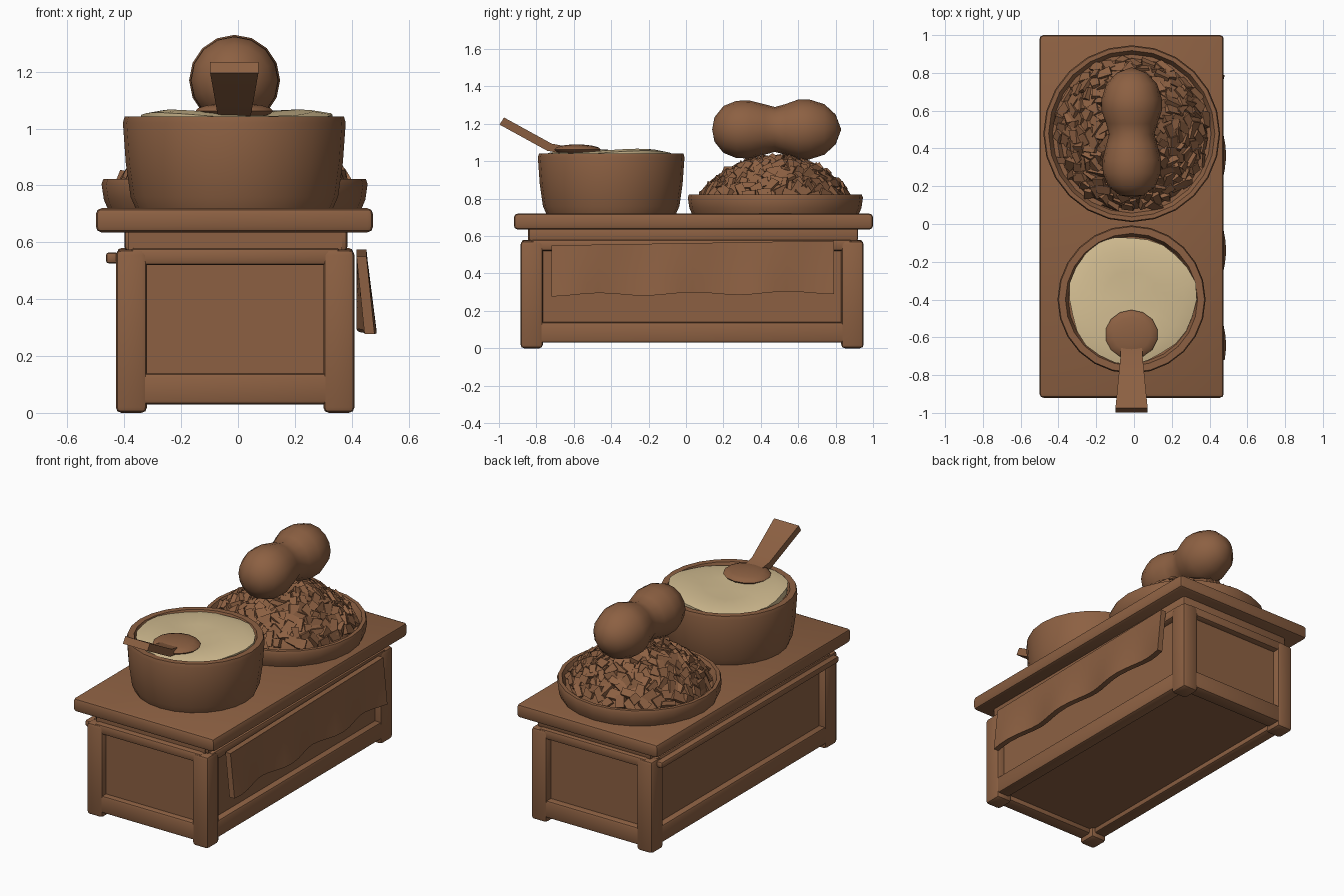
import bpy, bmesh, math, random
from mathutils import Vector, Matrix

if "Cube" in bpy.data.objects:
    bpy.data.objects.remove(bpy.data.objects["Cube"])

random.seed(4)


def material(name, rgb):
    m = bpy.data.materials.new(name)
    m.diffuse_color = (*rgb, 1)
    m.use_nodes = True
    m.node_tree.nodes["Principled BSDF"].inputs["Base Color"].default_value = m.diffuse_color
    return m


BROWN = material("warm_brown", (0.265, 0.118, 0.055))
CREAM = material("pale_cream", (0.65, 0.51, 0.285))


def finish(bm, name, mat=BROWN, angle=40):
    """Turn a bmesh into a named object, smooth up to the given angle."""
    bmesh.ops.recalc_face_normals(bm, faces=bm.faces[:])
    me = bpy.data.meshes.new(name)
    bm.to_mesh(me)
    bm.free()
    me.materials.append(mat)
    ob = bpy.data.objects.new(name, me)
    bpy.context.collection.objects.link(ob)
    if angle:
        bpy.ops.object.select_all(action='DESELECT')
        ob.select_set(True)
        bpy.context.view_layer.objects.active = ob
        bpy.ops.object.shade_smooth_by_angle(angle=math.radians(angle))
    return ob


def box(name, x, y, z, bevel=0.015):
    bm = bmesh.new()
    size = (x[1] - x[0], y[1] - y[0], z[1] - z[0])
    mid = ((x[0] + x[1]) / 2, (y[0] + y[1]) / 2, (z[0] + z[1]) / 2)
    bmesh.ops.create_cube(bm, size=1, matrix=Matrix.Translation(mid) @ Matrix.Diagonal((*size, 1)))
    if bevel:
        bmesh.ops.bevel(bm, geom=bm.edges[:], offset=bevel, segments=2, profile=0.5, affect='EDGES')
    return finish(bm, name)


def lathe(name, profile, matrix, sides=20, mat=BROWN, angle=40, warp=None):
    """Spin (radius, height) points about local z; warp may move each point."""
    bm = bmesh.new()
    rings = []
    for r, h in profile:
        if r == 0:
            rings.append([bm.verts.new((0, 0, h))])
            continue
        ring = []
        for i in range(sides):
            a = 2 * math.pi * i / sides
            p = Vector((r * math.cos(a), r * math.sin(a), h))
            ring.append(bm.verts.new(warp(p, a) if warp else p))
        rings.append(ring)
    for a, b in zip(rings, rings[1:]):
        for i in range(sides):
            j = (i + 1) % sides
            quad = [a[i % len(a)], a[j % len(a)], b[j % len(b)], b[i % len(b)]]
            bm.faces.new(list(dict.fromkeys(quad)))
    bm.transform(matrix)
    return finish(bm, name, mat, angle)


# Counter: slab, step moulding, recessed core
box("counter_top", (-0.5, 0.475), (-0.92, 1.0), (0.635, 0.72), 0.02)
box("top_moulding", (-0.40, 0.385), (-0.84, 0.92), (0.57, 0.65))
box("core_panels", (-0.385, 0.365), (-0.845, 0.905), (0.06, 0.64), 0)

# Corner posts and frame rails around the recessed panels
for i, x in enumerate([(-0.43, -0.32), (0.30, 0.41)]):
    for j, y in enumerate([(-0.885, -0.765), (0.83, 0.95)]):
        box(f"corner_post_{i}{j}", x, y, (0, 0.575), 0.02)
for label, z in (("bottom", (0.03, 0.14)), ("upper", (0.52, 0.58))):
    for i, y in enumerate([(-0.88, -0.79), (0.85, 0.945)]):
        box(f"{label}_end_rail_{i}", (-0.38, 0.36), y, z)
    for i, x in enumerate([(-0.425, -0.34), (0.32, 0.405)]):
        box(f"{label}_side_rail_{i}", x, (-0.83, 0.89), z)
box("left_trim", (-0.465, -0.42), (-0.85, 0.90), (0.525, 0.565), 0.012)

# Hanging cloth on the right side
bm = bmesh.new()
nu, nv = 24, 5
layers = []
for back in (0, 1):
    grid = []
    for i in range(nu + 1):
        u = i / nu
        row = []
        for j in range(nv + 1):
            v = j / nv
            fold = 0.018 * v * math.sin(u * 6 * math.pi + 0.6)
            x = 0.452 + 0.018 * v + fold - 0.035 * back
            z = 0.55 + 0.025 * u - v * (0.265 + 0.012 * u + 0.008 * math.cos(u * 6 * math.pi))
            row.append(bm.verts.new((x, -0.72 + 1.51 * u, z)))
        grid.append(row)
    layers.append(grid)
    for i in range(nu):
        for j in range(nv):
            bm.faces.new((grid[i][j], grid[i + 1][j], grid[i + 1][j + 1], grid[i][j + 1]))
f, b = layers
border = [(i, 0) for i in range(nu)] + [(nu, j) for j in range(nv)]
border += [(i, nv) for i in range(nu, 0, -1)] + [(0, j) for j in range(nv, 0, -1)]
for (i, j), (k, l) in zip(border, border[1:] + border[:1]):
    bm.faces.new((f[i][j], f[k][l], b[k][l], b[i][j]))
finish(bm, "hanging_cloth")

# Bowl with cream filling
bowl_at = Matrix.Translation((-0.013, -0.4, 0))
lathe("bowl", [(0, 0.715), (0.345, 0.715), (0.365, 0.76), (0.382, 0.88), (0.392, 1.02), (0.386, 1.042),
               (0.35, 1.042), (0.335, 1.0), (0, 0.98)], bowl_at, 24)


def ripple(p, a):
    """Uneven spread with low mounds."""
    k = 1 + 0.03 * math.sin(3 * a + 1) + 0.015 * math.sin(7 * a)
    lift = 0.014 * math.sin(2 * a + 0.4) * p.xy.length / 0.34
    return Vector((p.x * k, p.y * k, p.z + lift))


lathe("cream_filling", [(0.335, 1.0), (0.337, 1.043), (0.27, 1.056), (0.15, 1.046), (0, 1.04)],
      bowl_at, 24, CREAM, 60, ripple)

# Spoon: flattened scoop and tapered handle
bm = bmesh.new()
bmesh.ops.create_uvsphere(bm, u_segments=14, v_segments=8, radius=1,
                          matrix=Matrix.Translation((-0.013, -0.585, 1.062)) @ Matrix.Diagonal((0.14, 0.13, 0.028, 1)))
finish(bm, "spoon_scoop")
bm = bmesh.new()
rings = []
for y, z, w in ((-0.65, 1.06, 0.055), (-0.73, 1.075, 0.06), (-0.985, 1.215, 0.085)):
    rings.append([bm.verts.new((-0.013 + sx * w, y + 0.012 * sz, z + 0.019 * sz))
                  for sx, sz in ((-1, -1), (1, -1), (1, 1), (-1, 1))])
for a, b in zip(rings, rings[1:]):
    for i in range(4):
        bm.faces.new((a[i], a[(i + 1) % 4], b[(i + 1) % 4], b[i]))
bm.faces.new(rings[0])
bm.faces.new(rings[-1])
finish(bm, "spoon_handle", angle=30)

# Tray and the dome under the crumbs
tray_at = Matrix.Translation((-0.012, 0.478, 0))
lathe("tray", [(0, 0.715), (0.445, 0.715), (0.46, 0.75), (0.468, 0.805), (0.462, 0.822), (0.44, 0.822),
               (0.42, 0.785), (0, 0.785)], tray_at, 24)
lathe("crumb_dome", [(0.40, 0.785), (0.385, 0.83), (0.32, 0.90), (0.22, 0.965), (0.12, 1.0), (0, 1.01)],
      tray_at, 20)

# Crumbs: angular chips scattered over the dome
bm = bmesh.new()
count = 230
for i in range(count):
    t = ((i + 0.5) / count) ** 0.5
    a = i * 2.39996
    r = 0.395 * t
    pos = Vector((r * math.cos(a), r * math.sin(a), 0.81 + 0.2 * (1 - t ** 2.2)))
    out = Vector((pos.x, pos.y, 0.22)).normalized()
    rot = out.to_track_quat('Z', 'Y').to_matrix().to_4x4()
    rot = rot @ Matrix.Rotation(random.uniform(0, 6.28), 4, 'Z') @ Matrix.Rotation(random.uniform(-0.5, 0.5), 4, 'X')
    size = Matrix.Diagonal((random.uniform(0.05, 0.09), random.uniform(0.035, 0.055), random.uniform(0.025, 0.045), 1))
    made = bmesh.ops.create_cube(bm, size=1, matrix=Matrix.Translation(pos) @ rot @ size)
    for v in made["verts"]:
        v.co += Vector([random.uniform(-0.009, 0.009) for _ in range(3)])
bm.transform(tray_at)
finish(bm, "crumbs", angle=0)

# Two-lobed nut lying along y on top of the heap
nut = [(0, 0.14), (0.065, 0.152), (0.125, 0.20), (0.153, 0.27), (0.155, 0.34), (0.135, 0.42), (0.12, 0.475),
       (0.135, 0.53), (0.16, 0.60), (0.16, 0.66), (0.135, 0.74), (0.08, 0.80), (0, 0.83)]
lathe("large_nut", nut, Matrix.Translation((-0.012, 0, 1.17)) @ Matrix.Rotation(-math.pi / 2, 4, 'X'), 16, angle=60)
